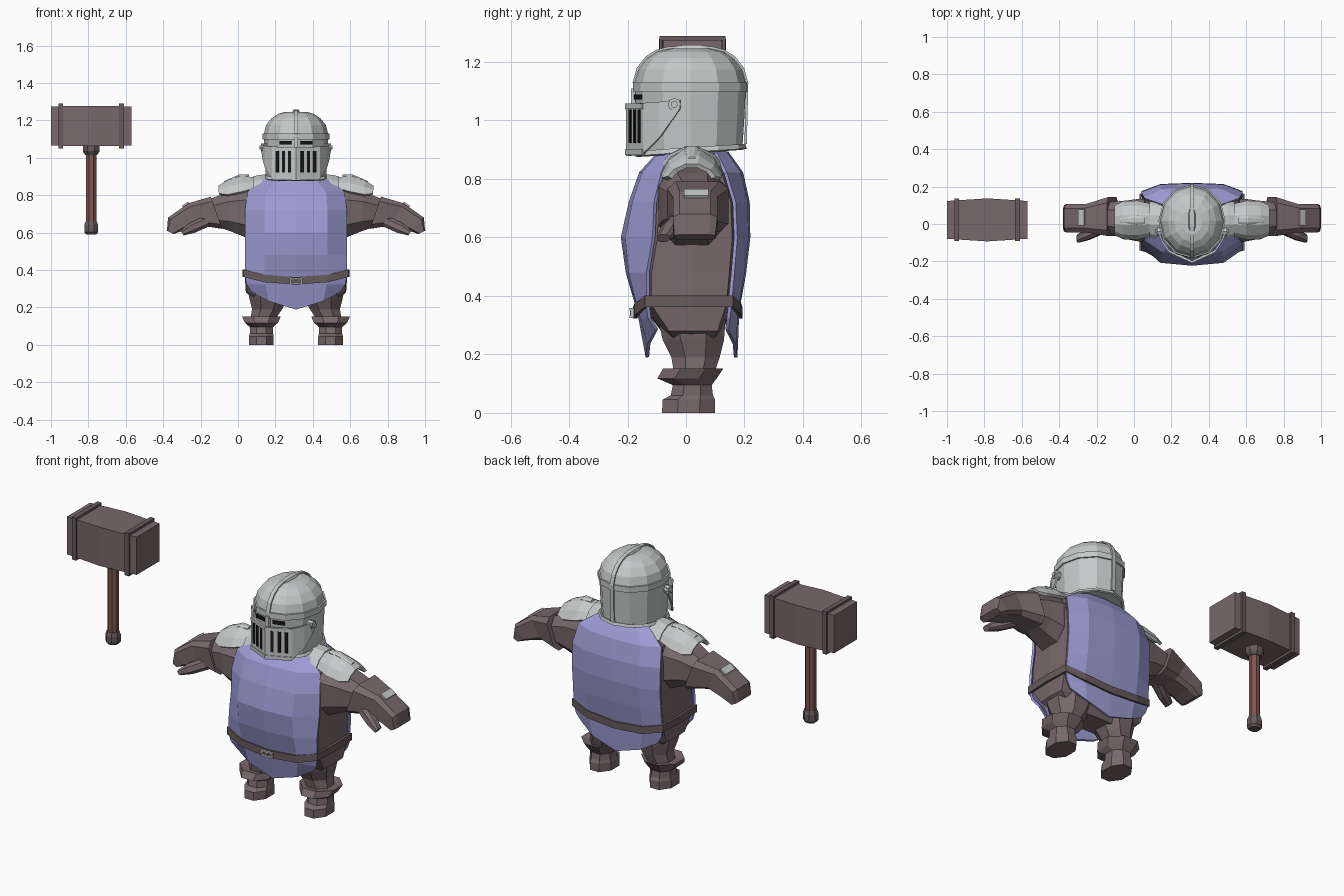
import bpy, bmesh, math
from mathutils import Matrix, Euler

if "Cube" in bpy.data.objects:
    bpy.data.objects.remove(bpy.data.objects["Cube"])

CX, CY = 0.31, 0.02          # centre line of the figure


def mat(name, rgb):
    m = bpy.data.materials.new(name)
    m.diffuse_color = (*rgb, 1)
    m.use_nodes = True
    m.node_tree.nodes["Principled BSDF"].inputs["Base Color"].default_value = m.diffuse_color
    return m


LEATHER = mat("leather brown", (0.185, 0.140, 0.147))
BELT = mat("belt brown", (0.135, 0.105, 0.107))
CLOTH = mat("cloth violet", (0.34, 0.33, 0.66))
STEEL = mat("steel grey", (0.56, 0.58, 0.58))
WOOD = mat("red wood", (0.21, 0.09, 0.082))
BLACK = mat("slit black", (0.008, 0.008, 0.008))


def finish(name, bm, m, thick=0):
    bmesh.ops.recalc_face_normals(bm, faces=bm.faces)
    me = bpy.data.meshes.new(name)
    bm.to_mesh(me)
    bm.free()
    me.materials.append(m)
    ob = bpy.data.objects.new(name, me)
    bpy.context.collection.objects.link(ob)
    if thick:
        mod = ob.modifiers.new("thickness", 'SOLIDIFY')
        mod.thickness, mod.offset = thick, 0
    return ob


def loft(name, rings, m, closed=True, cap=True, thick=0):
    """Skin a list of point rings; open strips when closed is False."""
    bm = bmesh.new()
    vs = [[bm.verts.new(p) for p in r] for r in rings]
    n = len(rings[0])
    for a, b in zip(vs, vs[1:]):
        for i in range(n if closed else n - 1):
            j = (i + 1) % n
            bm.faces.new((a[i], a[j], b[j], b[i]))
    if closed and cap:
        bm.faces.new(vs[0])
        bm.faces.new(vs[-1])
    return finish(name, bm, m, thick)


def box(name, loc, size, m, rot=(0, 0, 0)):
    bm = bmesh.new()
    mx = Matrix.Translation(loc) @ Euler(rot).to_matrix().to_4x4() @ Matrix.Diagonal((*size, 1))
    bmesh.ops.create_cube(bm, size=1, matrix=mx)
    return finish(name, bm, m)


def oval(cx, x, y0, y1, z, n=8, turn=0.5):
    """Horizontal ring of half width x, spanning y0 to y1."""
    k = 1 / math.cos(math.pi / n) if turn else 1
    return [(cx + x * k * math.sin(2 * math.pi * (i + turn) / n),
             (y0 + y1) / 2 - (y1 - y0) / 2 * k * math.cos(2 * math.pi * (i + turn) / n), z)
            for i in range(n)]


def section(x_top, z_top, x_bot, z_bot, y0, y1, c=0.25):
    """Slanted eight-sided limb section with cut corners."""
    pts = []
    for u, v in ((c, 0), (1 - c, 0), (1, c), (1, 1 - c), (1 - c, 1), (c, 1), (0, 1 - c), (0, c)):
        pts.append((x_bot + (x_top - x_bot) * v, y0 + (y1 - y0) * u, z_bot + (z_top - z_bot) * v))
    return pts


# ---- torso: z, half width, front edge y, front y, back edge y, back y
ROWS = [(.89, .15, -.05, -.09, .10, .14), (.82, .25, -.08, -.155, .135, .19),
        (.72, .265, -.105, -.19, .165, .212), (.60, .265, -.11, -.217, .17, .214),
        (.48, .265, -.13, -.20, .16, .20), (.37, .268, -.13, -.168, .15, .18)]
FR = (-1, -.62, 0, .62, 1)


def span(hw, edge, mid):
    """Five points across the chest or back, left to right."""
    near = edge + (mid - edge) * .86
    return [(CX + f * hw, y) for f, y in zip(FR, (edge, near, mid, near, edge))]


def torso_ring(hw, fe, f, be, b, grow=0):
    side = hw + .006 + grow
    return (span(hw + grow, fe - grow, f - grow) + [(CX + side, CY)]
            + span(hw + grow, be + grow, b + grow)[::-1] + [(CX - side, CY)])


body = [[(x, y, z) for x, y in torso_ring(hw, fe + .012, f + .015, be - .012, b - .015)]
        for z, hw, fe, f, be, b in ROWS + [(.28, .262, -.07, -.10, .12, .14), (.215, .17, -.03, -.06, .08, .11)]]
loft("torso", body, LEATHER)

# ---- tabard: front and back sheets ending in a pointed hem
HEM = (.285, .235, .19, .235, .285)
for name, e, c, low in (("front", 2, 3, ((-.125, -.155), (-.10, -.132))),
                        ("back", 4, 5, ((.145, .175), (.14, .17)))):
    rows = [[(x, y, r[0]) for x, y in span(r[1] + .004, r[e], r[c])] for r in ROWS]
    rows.append([(x, y, .325 - .01 * (i == 2)) for i, (x, y) in enumerate(span(.262, *low[0]))])
    rows.append([(x, y, z) for (x, y), z in zip(span(.235, *low[1]), HEM)])
    loft("tabard_" + name, rows, CLOTH, closed=False, thick=.012)

# ---- belt dipping at front and back, with buckle
path = torso_ring(.268, -.13, -.168, .15, .18, .006)
dip = (.362, .335, .322, .335, .362, .362) * 2
loft("belt", [[(x, y, z + h) for (x, y), z in zip(path, dip)] for h in (0, .04)],
     BELT, cap=False, thick=.014)
for s in (-1, 1):
    box("buckle_side", (CX + s * .031, -.184, .342), (.009, .012, .034), STEEL)
    box("buckle_bar", (CX, -.187, .342 + s * .013), (.07, .012, .008), STEEL)
box("buckle_tongue", (CX, -.187, .342), (.007, .01, .028), STEEL)

for s, side in ((-1, "left"), (1, "right")):
    def X(d):
        return CX + s * d

    # ---- legs and boots
    loft("leg_" + side, [oval(X(.145), .118, -.095, .135, .32), oval(X(.145), .105, -.08, .13, .25),
                         oval(X(.155), .08, -.05, .115, .19), oval(X(.18), .065, -.04, .095, .13)], LEATHER)
    loft("boot_" + side, [oval(X(.185), .066, -.082, .10, 0), oval(X(.185), .066, -.08, .10, .045),
                          oval(X(.185), .062, -.052, .092, .06), oval(X(.185), .062, -.045, .088, .095),
                          oval(X(.185), .088, -.098, .105, .118), oval(X(.185), .104, -.078, .128, .152),
                          oval(X(.185), .07, -.045, .10, .145)], LEATHER)

    # ---- arms: tapering sleeve, flared glove, thumb
    loft("arm_" + side, [section(X(.18), .86, X(.18), .56, -.09, .13), section(X(.28), .84, X(.27), .575, -.095, .135),
                         section(X(.36), .82, X(.345), .605, -.08, .125),
                         section(X(.47), .775, X(.43), .635, -.045, .115)], LEATHER)
    loft("glove_" + side, [section(X(.455), .792, X(.395), .62, -.065, .145, .15),
                           section(X(.575), .757, X(.51), .638, -.045, .107, .15),
                           section(X(.684), .68, X(.60), .612, -.045, .107, .15),
                           section(X(.69), .61, X(.655), .592, -.04, .10, .15)], LEATHER)
    loft("thumb_" + side, [section(X(.49), .69, X(.46), .635, -.05, .02),
                           section(X(.57), .65, X(.54), .60, -.085, -.025),
                           section(X(.618), .61, X(.60), .585, -.10, -.055)], LEATHER)
    box("glove_plate_" + side, (X(.59), .035, .749), (.04, .085, .012), STEEL, (0, s * .6, 0))

    # ---- shoulder plates: curved shells with a raised ridge
    def shell(d, w, top, low):
        return [(X(d), CY + w * f, low + (top - low) * h)
                for f, h in ((-1, 0), (-.75, .55), (-.25, 1), (.25, 1), (.75, .55), (1, 0))]

    loft("shoulder_plate_" + side, [shell(.16, .06, .885, .845), shell(.20, .075, .885, .84),
                                    shell(.29, .098, .896, .815), shell(.365, .095, .873, .80),
                                    shell(.41, .075, .845, .805)], STEEL, closed=False, thick=.016)
    loft("collar_plate_" + side, [shell(.13, .085, .905, .86), shell(.19, .10, .902, .845),
                                  shell(.225, .09, .895, .84)], STEEL, closed=False, thick=.014)
    loft("shoulder_ridge_" + side, [section(X(.25), .91, X(.25), .88, .0, .04),
                                    section(X(.30), .912, X(.30), .88, -.005, .045),
                                    section(X(.385), .875, X(.385), .85, .005, .035)], STEEL)

    # ---- visor hinge, eye slit and breathing slots
    for r, d in ((.022, .186), (.012, .195)):
        ring = [(r * math.cos(i * math.pi / 4), r * math.sin(i * math.pi / 4)) for i in range(8)]
        loft("visor_hinge_" + side, [[(X(e), -.04 + a, 1.055 + b) for a, b in ring] for e in (.15, d)], STEEL)
    box("eye_slit_" + side, (X(.056), -.164, 1.08), (.066, .009, .018), BLACK, (0, 0, s * .28))
    for k in (.033, .066, .099):
        box("visor_slot_" + side, (X(k), -.205 + .46 * k, .98), (.017, .008, .115), BLACK,
            (0, 0, s * math.atan(.46)))

# ---- helmet: rounded dome, neck rim, brow band
HC = .015


def helm(z, rx, ry, front_drop=0):
    pts = oval(CX, rx, HC - ry, HC + ry, z, 12, 0)
    return [(x, y, z - front_drop * (HC + ry - y) / (2 * ry)) for x, y, z in pts]


DOME = [(1.125, .172, .19), (1.175, .16, .176), (1.212, .13, .147), (1.235, .095, .112), (1.246, .055, .07)]
loft("helmet", [helm(.908, .162, .178, .025), helm(1.0, .167, .184)] + [helm(*d) for d in DOME], STEEL)
loft("helmet_rim", [helm(.902, .174, .187, .025), helm(.918, .166, .182, .025)], STEEL, cap=False, thick=.012)
loft("brow_band", [helm(1.098, .174, .192), helm(1.13, .174, .192)], STEEL, cap=False, thick=.01)
loft("neck_guard", [oval(CX, .175, -.10, .15, .855, 12), oval(CX, .14, -.09, .13, .915, 12)], STEEL)

# ---- strap over the dome from brow to nape, with a crest on top
prof = [(HC - ry - .004, z + .003) for z, _, ry in DOME]
prof += [(2 * HC - y, z) for y, z in prof[::-1]] + [(.204, .92)]
loft("helmet_strap", [[(CX + s * .011, y, z) for y, z in prof] for s in (-1, 1)],
     STEEL, closed=False, thick=.008)
loft("helmet_crest", [[(CX + w * f, y, z) for f, z in ((-1, 1.24), (-.6, h), (.6, h), (1, 1.24))]
                      for y, w, h in ((-.06, .008, 1.25), (-.01, .022, 1.258), (.05, .022, 1.258), (.10, .008, 1.25))],
     STEEL)
box("nose_bar", (CX, -.18, 1.08), (.022, .016, .06), STEEL)

# ---- keeled visor wrapping from hinge to hinge: offset x, y, top z, bottom z
half = [(.181, -.02, 1.07, 1.04), (.174, -.055, 1.068, .99), (.16, -.09, 1.064, .94),
        (.125, -.1425, 1.06, .888), (0, -.2, 1.055, .878)]
pts = [(CX - x, y, t, b) for x, y, t, b in half] + [(CX + x, y, t, b) for x, y, t, b in half[-2::-1]]
loft("visor", [[(x, y, b) for x, y, t, b in pts], [(x, y, t) for x, y, t, b in pts]],
     STEEL, closed=False, thick=.01)
for z0, z1 in ((.882, .902), (1.04, 1.058)):
    loft("visor_trim", [[(x, y - .003, z) for x, y, t, b in pts[3:6]] for z in (z0, z1)],
         STEEL, closed=False, thick=.012)

# ---- war hammer
HX, HY, HZ = -.785, .022, 1.17


def block(x, w, h):
    return [(x, HY + a * w, HZ + b * h) for a, b in ((-1, -1), (1, -1), (1, 1), (-1, 1))]


loft("hammer_head", [block(-1, .101, .105), block(HX, .115, .108), block(-.57, .101, .105)], LEATHER)
for x in (-.948, -.622):
    loft("hammer_band", [block(x - s * .013, .113, .119) for s in (-1, 1)], BELT)


def grip(r, z):
    return oval(HX, r, HY - r, HY + r, z, 8)


loft("hammer_handle", [grip(.028, .62), grip(.028, 1.07)], WOOD)
loft("hammer_collar", [grip(.032, 1.015), grip(.045, 1.035), grip(.045, 1.068)], BELT)
loft("hammer_pommel", [grip(.027, .59), grip(.037, .602), grip(.037, .64), grip(.03, .66)], BELT)
